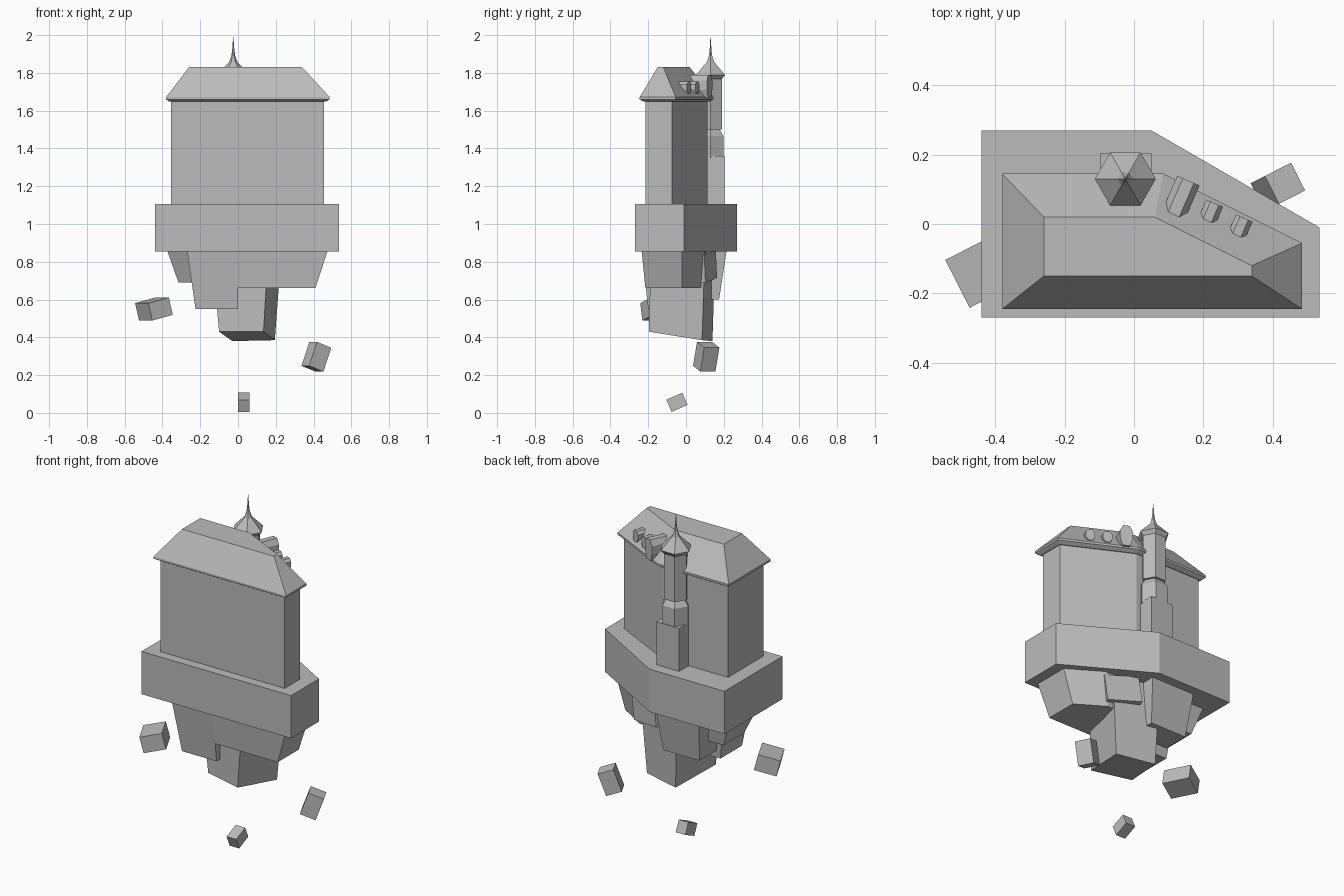
import bpy, bmesh, math
from mathutils import Vector

old = bpy.data.objects.get("Cube")
if old:
    bpy.data.objects.remove(old, do_unlink=True)

stone = bpy.data.materials.new("grey stone")
stone.use_nodes = True
GREY = (0.5, 0.5, 0.5, 1)
stone.diffuse_color = GREY
stone.node_tree.nodes["Principled BSDF"].inputs["Base Color"].default_value = GREY


def finish(name, bm):
    bmesh.ops.recalc_face_normals(bm, faces=bm.faces)
    mesh = bpy.data.meshes.new(name)
    bm.to_mesh(mesh)
    bm.free()
    mesh.materials.append(stone)
    obj = bpy.data.objects.new(name, mesh)
    bpy.context.collection.objects.link(obj)
    return obj


def loft(name, rings):
    """Closed solid skinned through rings of equal point count."""
    bm = bmesh.new()
    loops = [[bm.verts.new(p) for p in ring] for ring in rings]
    for a, b in zip(loops, loops[1:]):
        for i in range(len(a)):
            j = (i + 1) % len(a)
            bm.faces.new((a[i], a[j], b[j], b[i]))
    bm.faces.new(loops[0])
    bm.faces.new(loops[-1])
    return finish(name, bm)


def level(outline, z):
    return [(x, y, z) for x, y in outline]


def five_sided(x0, x1, y0, y1, cut_x, cut_y):
    """Rectangle with its back left corner cut off."""
    return [(x0, y0), (x1, y0), (x1, cut_y), (cut_x, y1), (x0, y1)]


def rect(x0, x1, y0, y1):
    return [(x0, y0), (x1, y0), (x1, y1), (x0, y1)]


def hexagon(x, y, r):
    return [(x + r * math.cos(i * math.pi / 3), y + r * math.sin(i * math.pi / 3))
            for i in range(6)]


# Foundation slab and main hall
slab = five_sided(-0.44, 0.535, -0.27, 0.27, 0.05, -0.01)
loft("foundation_slab", [level(slab, 0.855), level(slab, 1.107)])
wall = five_sided(-0.355, 0.455, -0.215, 0.115, 0.08, -0.073)
loft("hall_walls", [level(wall, 1.1), level(wall, 1.655)])

# Hipped roof with a thin flared eave
soffit = five_sided(-0.365, 0.465, -0.225, 0.125, 0.082, -0.068)
eave = five_sided(-0.38, 0.485, -0.245, 0.145, 0.085, -0.055)
crown = five_sided(-0.26, 0.34, -0.15, 0.02, 0.06, -0.12)
loft("hall_roof", [level(soffit, 1.648), level(eave, 1.66), level(eave, 1.672),
                   level(crown, 1.83)])

# Stair tower: square foot, hexagonal body, overhanging column, pointed roof
TX, TY = -0.025, 0.13
loft("tower_foot", [level(rect(-0.097, 0.05, 0.06, 0.203), z) for z in (1.1, 1.36)])


def tower_part(name, profile):
    loft(name, [level(hexagon(TX, TY, r), z) for r, z in profile])


tower_part("tower_body", [(0.08, 1.35), (0.08, 1.465), (0.055, 1.502)])
tower_part("tower_column", [(0.07, 1.5), (0.07, 1.78)])
tower_part("tower_roof", [(0.07, 1.768), (0.088, 1.79), (0.022, 1.858), (0.01, 1.89),
                          (0.005, 1.93), (0.001, 1.99)])

# Dormers poking out of the slanted roof side
out = Vector((0.4, 0.917, 0))
side = Vector((0.917, -0.4, 0))
SECTION = [(-0.6, 0), (0.6, 0), (1, 0.35), (1, 0.75), (0.5, 1), (-0.5, 1), (-1, 0.75), (-1, 0.35)]
for name, x, y, half, length, z0, z1 in [
        ("dormer_large", 0.157, 0.125, 0.035, 0.13, 1.668, 1.79),
        ("dormer_middle", 0.233, 0.06, 0.026, 0.08, 1.69, 1.755),
        ("dormer_small", 0.318, 0.017, 0.026, 0.08, 1.69, 1.755)]:
    front = [Vector((x, y, z0 + v * (z1 - z0))) + side * half * u for u, v in SECTION]
    loft(name, [front, [p - out * length for p in front]])

# Rock chunks hanging below the slab: top outline, bottom outline, bottom height
TOP = 0.86
for name, top, bottom, z in [
        ("rock_front_left", five_sided(0, 0.475, -0.235, 0.1, 0.28, -0.02),
         five_sided(0, 0.41, -0.215, 0.08, 0.25, -0.02), 0.66),
        ("rock_front_right", rect(-0.27, 0, -0.235, 0.03), rect(-0.225, 0, -0.2, 0), 0.55),
        ("rock_side_right", rect(-0.375, -0.08, -0.16, 0.13),
         rect(-0.315, -0.1, -0.09, 0.1), 0.69),
        ("rock_back", rect(-0.235, 0.05, 0, 0.215), rect(-0.21, 0.025, 0.02, 0.175), 0.6)]:
    loft(name, [level(top, TOP), level(bottom, z)])
loft("rock_center",
     [[(-0.14, -0.14, TOP), (0.16, -0.185, TOP), (0.23, 0.1, TOP), (-0.05, 0.155, TOP)],
      [(-0.1, -0.135, 0.43), (0.135, -0.197, 0.43), (0.195, 0.085, 0.385), (-0.03, 0.14, 0.38)]])


# Tilted loose blocks
def block(name, center, size, angles):
    bm = bmesh.new()
    bmesh.ops.create_cube(bm, size=1)
    bmesh.ops.scale(bm, vec=size, verts=bm.verts)
    obj = finish(name, bm)
    obj.location = center
    obj.rotation_euler = [math.radians(a) for a in angles]


block("rock_back_left", (0.17, 0.09, 0.775), (0.2, 0.085, 0.15), (0, 8, -18))
block("floating_rock_right", (-0.445, -0.14, 0.55), (0.125, 0.155, 0.095), (0, -14, 27))
block("floating_rock_left", (0.415, 0.107, 0.297), (0.09, 0.09, 0.135), (0, 20, 27))
block("floating_rock_low", (0.03, -0.048, 0.056), (0.062, 0.092, 0.07), (24, 0, 0))
